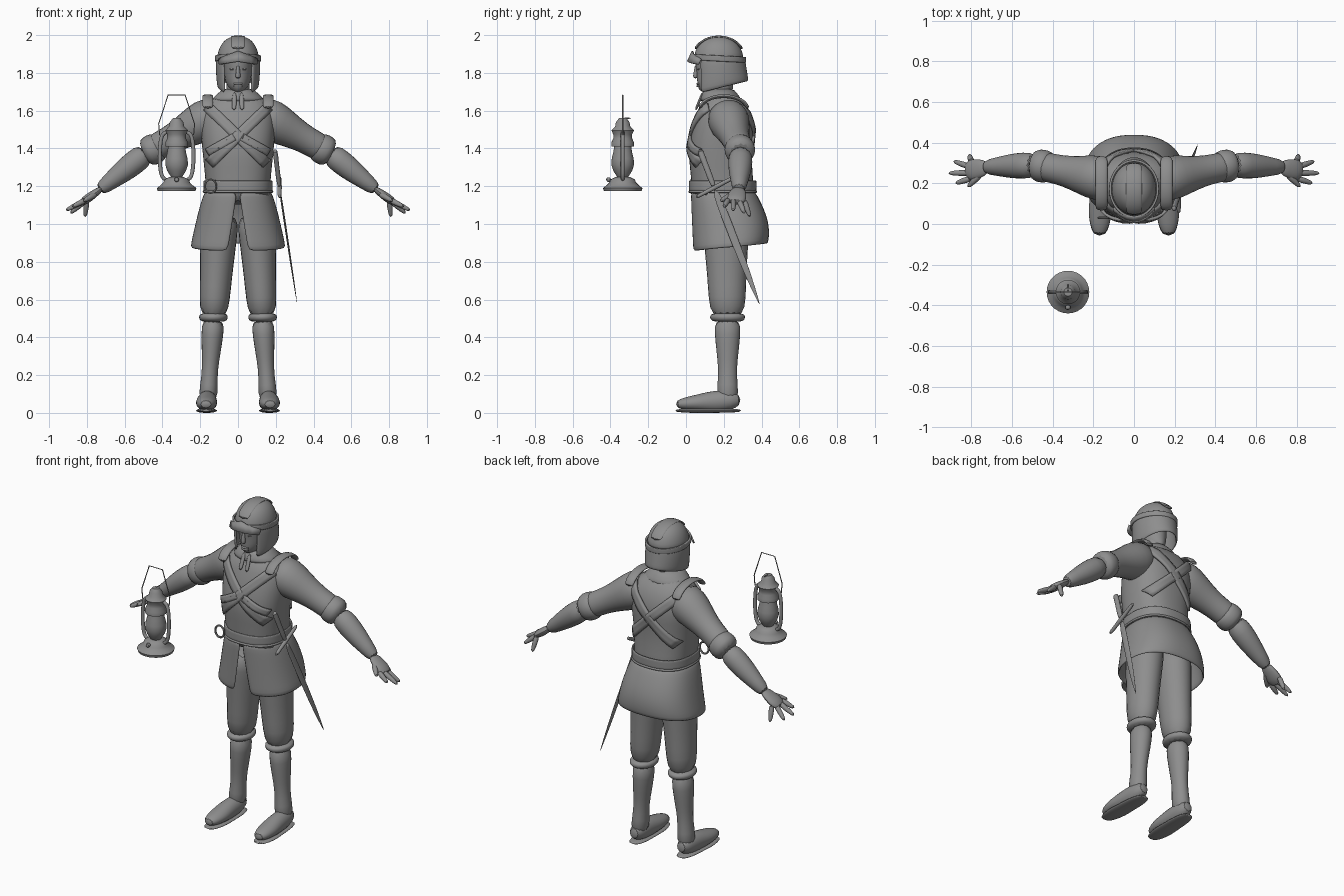
import bpy, bmesh
from math import sin, cos, pi, copysign, radians
from mathutils import Vector

if "Cube" in bpy.data.objects:
    bpy.data.objects.remove(bpy.data.objects["Cube"])

grey = bpy.data.materials.new("plain_grey")
grey.use_nodes = True
grey.diffuse_color = (.27, .27, .27, 1)
grey.node_tree.nodes["Principled BSDF"].inputs["Base Color"].default_value = grey.diffuse_color

SIDES = (("left", 1), ("right", -1))
ALONG_X, ALONG_Y = Vector((1, 0, 0)), Vector((0, 1, 0))


def steps(count):
    """Evenly spaced fractions from zero to one."""
    return [i / (count - 1) for i in range(count)]


def pick(value, index):
    """Read one entry of a tuple, or repeat a single number."""
    return value[index] if isinstance(value, tuple) else value


def loft(name, rings, cap=True, closed=True, smooth=True, thick=0):
    """Skin a list of equally long point rings."""
    bm = bmesh.new()
    rows = [[bm.verts.new(point) for point in ring] for ring in rings]
    count = len(rows[0])
    for lower, upper in zip(rows, rows[1:]):
        for i in range(count if closed else count - 1):
            j = (i + 1) % count
            bm.faces.new((lower[i], lower[j], upper[j], upper[i]))
    if cap and closed:
        bm.faces.new(rows[0])
        bm.faces.new(rows[-1])
    bmesh.ops.recalc_face_normals(bm, faces=bm.faces)
    mesh = bpy.data.meshes.new(name)
    bm.to_mesh(mesh)
    bm.free()
    mesh.materials.append(grey)
    mesh.shade_smooth()
    mesh.set_sharp_from_angle(angle=radians(45))
    part = bpy.data.objects.new(name, mesh)
    bpy.context.collection.objects.link(part)
    if thick:
        solid = part.modifiers.new("thickness", "SOLIDIFY")
        solid.thickness, solid.offset = thick, 0
    if smooth:
        part.modifiers.new("smooth", "SUBSURF").levels = 1


def tube(name, path, wide, ratio=1, ref=ALONG_Y, sides=12, **options):
    """Sweep an ellipse along a path; wide is its half width along ref."""
    path = [Vector(point) for point in path]
    last = len(path) - 1
    rings = []
    for i, centre in enumerate(path):
        tangent = (path[min(i + 1, last)] - path[max(i - 1, 0)]).normalized()
        across = (ref - tangent * ref.dot(tangent)).normalized()
        deep = tangent.cross(across) * pick(ratio, i)
        angles = [2 * pi * k / sides for k in range(sides)]
        rings.append([centre + (across * cos(a) + deep * sin(a)) * pick(wide, i) for a in angles])
    loft(name, rings, **options)


def limb(name, start, end, wide, side=1, **options):
    """Straight tube whose widths are evenly spaced from start to end."""
    start, end = Vector(start), Vector(end)
    start.x *= side
    end.x *= side
    tube(name, [start.lerp(end, t) for t in steps(len(wide))], wide, **options)


def oval(z, half, front, back, power=2, gap=0, lift=0, x=0, count=28):
    """Horizontal section starting at the front, with an optional front gap."""
    middle, depth = (front + back) / 2, (back - front) / 2
    ring = []
    for k in range(count):
        angle = gap + 2 * (pi - gap) * k / (count - 1 if gap else count)
        s, c = sin(angle), -cos(angle)
        bulge_x = copysign(abs(s) ** (2 / power), s)
        bulge_y = copysign(abs(c) ** (2 / power), c)
        ring.append((x + bulge_x * half, middle + bulge_y * depth, z + lift * (c + 1) / 2))
    return ring


def stack(name, low, high, half, front, back, power=2):
    """Ovals at evenly spaced heights."""
    loft(name, [oval(low + (high - low) * t, half[i], pick(front, i), pick(back, i), power)
                for i, t in enumerate(steps(len(half)))])


# Torso
LOW, HIGH, POWER = 1.1, 1.7, 2.4
HALF = (.17, .17, .18, .19, .2, .2, .12)
FRONT = (.03, .03, .02, .01, .03, .06, .1)
BACK = (.36, .36, .35, .35, .36, .34, .27)
stack("tunic_body", LOW, HIGH, HALF, FRONT, BACK, POWER)


def torso_y(x, z, facing):
    """Depth of the torso surface, on the front (-1) or the back (1)."""
    place = (z - LOW) / (HIGH - LOW) * (len(HALF) - 1)
    i = int(place)
    half, front, back = (row[i] + (row[i + 1] - row[i]) * (place - i) for row in (HALF, FRONT, BACK))
    rim = (1 - min(abs(x) / half, .98) ** POWER) ** (1 / POWER)
    return (front + back) / 2 + facing * (rim * (back - front) / 2 + .004)


def strap(name, start, end, facing, width):
    """Flat band laid over the torso."""
    start, end = Vector(start), Vector(end)
    across = (end - start).orthogonal().normalized() * width
    rows = []
    for t in steps(15):
        band = [start.lerp(end, t) + across * (w - .5) for w in steps(4)]
        rows.append([(p.x, torso_y(p.x, p.y, facing), p.y) for p in band])
    loft(name, rows, closed=False, smooth=False, thick=.014)


for word, side in SIDES:
    top, bottom = (side * .16, 1.62), (-side * .15, 1.32)
    strap(word + "_front_strap", top, bottom, -1, .055)
    strap(word + "_back_strap", top, bottom, 1, .055)
    strap(word + "_lower_strap", (side * .02, 1.46), (side * .16, 1.38), -1, .04)
    arch = [(side * .16, .2 - .13 * cos(pi * t), 1.61 + .07 * sin(pi * t)) for t in steps(7)]
    tube(word + "_shoulder_strap", arch, .03, ratio=.35, ref=ALONG_X)

# Belt, its sloping end, a lower roll and the buckle
loft("belt", [oval(z, .18, .02, .37, POWER) for z in (1.175, 1.185, 1.22, 1.23)],
     cap=False, thick=.01)
strap("sloping_belt", (-.16, 1.22), (.16, 1.17), -1, .035)
loft("belt_roll", [oval(1.165 + .012 * sin(pi * t), .175 + .01 * t, .025 - .01 * t, .365 + .01 * t, POWER)
                   for t in steps(5)], cap=False, thick=.01)
ring = [2 * pi * t for t in steps(17)]
tube("buckle", [(.03 * cos(a) - .145, .03, 1.2 + .036 * sin(a)) for a in ring], .006, sides=6, smooth=False)

# Skirt, split at the front and lifted at the back
loft("skirt", [oval(1.17 - .315 * t, .17 + .077 * t ** .8, .03 + .01 * t, .36 + .075 * sin(2 * t),
                    POWER, gap=.01 + .15 * t, lift=.04 * t) for t in steps(7)],
     closed=False, thick=.014)

# Collar with two hanging ties
stack("collar", 1.64, 1.72, (.15, .135, .105, .075), (.07, .075, .085, .1), (.3, .29, .27, .25))
for word, side in SIDES:
    limb(word + "_collar_tie", (.018, .09, 1.7), (.022, .05, 1.6), (.01, .013, .012), side,
         ratio=.6, ref=ALONG_X)

# Head
stack("neck", 1.64, 1.8, (.062, .062, .062), .1, .24)
stack("face", 1.69, 1.93, (.025, .06, .07, .074, .075, .075, .06),
      (.075, .06, .058, .056, .047, .05, .07), .25)
limb("nose", (0, .054, 1.84), (0, .05, 1.77), (.008, .01, .013, .015), ref=ALONG_X)
for word, z in (("upper", 1.742), ("lower", 1.73)):
    tube(word + "_lip", [(.05 * t - .025, .07 - .01 * sin(pi * t), z) for t in steps(5)], .006)
for word, side in SIDES:
    limb(word + "_eye", (.017, .06, 1.82), (.046, .07, 1.82), (.003, .006, .003), side)

# Helmet: dome, rim band, crest, peak and neck guard
dome = [(cos(1.4 * t) ** .8, sin(1.4 * t)) for t in steps(7)]
loft("helmet_dome", [oval(1.86 + .135 * s, .113 * c, .173 - .134 * c, .173 + .134 * c)
                     for c, s in dome])
loft("helmet_rim", [oval(z, .118, .034, .313, lift=-.015) for z in (1.868, 1.875, 1.895, 1.9)],
     cap=False, thick=.012)
arc = [pi * t for t in steps(9)]
tube("helmet_crest", [(0, .173 - .138 * cos(a), 1.87 + .123 * sin(a) ** .85) for a in arc[1:-1]],
     .04, ratio=.2, ref=ALONG_X)
brim = [.2 * t - .1 for t in steps(7)]
loft("helmet_peak", [[(x, .035 + 4.5 * x * x, 1.915 - .4 * abs(x)) for x in brim],
                     [(x, .01 + 5.5 * x * x, 1.86 - .15 * abs(x)) for x in brim]],
     closed=False, smooth=False, thick=.01)
loft("neck_guard", [oval(1.88 - .195 * t, .11 + .015 * t * (1 - t) - .008 * t, .045, .305 + .02 * t,
                         gap=.72, lift=.07 * t) for t in steps(5)], closed=False, thick=.014)

# Arms and legs, each limb running between its joints
SHOULDER, ELBOW, WRIST = (.1, .21, 1.59), (.48, .29, 1.38), (.74, .28, 1.175)
HIP, KNEE, ANKLE = (.095, .21, 1.06), (.13, .22, .5), (.16, .22, .06)
FOOT = (.03, .05, .054, .056, .06, .052, .03)
TIPS = {"index": (.88, .2, 1.09), "middle": (.915, .25, 1.07),
        "ring": (.89, .31, 1.055), "little": (.81, .34, 1.035)}
for word, side in SIDES:
    limb(word + "_sleeve", SHOULDER, ELBOW, (.1, .12, .1, .08, .074, .078), side)
    limb(word + "_cuff", (.4, .28, 1.42), (.5, .29, 1.37), (.07, .084, .086, .07), side)
    limb(word + "_forearm", ELBOW, WRIST, (.064, .068, .062, .047, .036), side)
    limb(word + "_palm", (.72, .28, 1.19), (.83, .26, 1.11), (.035, .047, .056, .045), side, ratio=.45)
    limb(word + "_thumb", (.75, .25, 1.16), (.82, .18, 1.12), (.018, .016, .01), side, ref=ALONG_X)
    for i, (finger, tip) in enumerate(TIPS.items()):
        limb(word + "_" + finger, (.8, .225 + .027 * i, 1.13), tip, (.017, .015, .01), side)
    limb(word + "_breeches", HIP, KNEE, (.13, .125, .117, .108, .103, .09), side, ratio=.82)
    limb(word + "_knee_band", (.13, .22, .53), (.13, .22, .48), (.085, .098, .096, .08), side, ratio=.82)
    limb(word + "_boot_leg", KNEE, ANKLE, (.075, .07, .061, .05, .055, .064), side, ratio=.86)
    limb(word + "_boot_foot", (.16, .29, .07), (.17, -.055, .045), FOOT, side,
         ratio=(1, 1.1, 1.1, 1, .75, .7, .7), ref=ALONG_X)
    limb(word + "_sole", (.16, .295, .012), (.17, -.06, .012), FOOT, side, ratio=.22, ref=ALONG_X)

# Sword hanging at the left hip
HILT = (.22, .15, 1.19)
limb("sword_blade", HILT, (.315, .393, .565), (.02, .022, .021, .017, .002), ratio=.25)
limb("sword_grip", HILT, (.195, .07, 1.4), (.014, .017, .015, .02), ratio=.8)
limb("sword_guard", (.22, .05, 1.14), (.22, .26, 1.25), (.012, .01, .014, .01, .012), ref=ALONG_X)

# Lantern: turned body, side tubes and wire handle
SPOT_X, SPOT_Y = -.325, -.335
TURNED = {"base": (1.175, 1.25, (.1, .105, .085, .07, .065, .035)),
          "globe": (1.25, 1.41, (.03, .05, .06, .058, .05, .045)),
          "chimney": (1.41, 1.56, (.06, .06, .05, .05, .06, .04, .036, .02))}
for word, (low, high, radii) in TURNED.items():
    loft("lantern_" + word, [oval(low + (high - low) * t, r, SPOT_Y - r, SPOT_Y + r, x=SPOT_X)
                             for t, r in zip(steps(len(radii)), radii)], smooth=False)
for word, side in SIDES:
    tube("lantern_" + word + "_tube",
         [(SPOT_X + side * (.045 + .045 * abs(sin(a)) ** .5), SPOT_Y, 1.36 - .13 * cos(a)) for a in arc],
         .011)
wire = [(.09, 1.47), (.095, 1.53), (.045, 1.683)]
wire += [(-x, z) for x, z in reversed(wire)]
tube("lantern_handle", [(SPOT_X + x, SPOT_Y, z) for x, z in wire], .003, sides=6, smooth=False)
limb("lantern_knob", (SPOT_X, SPOT_Y - .09, 1.235), (SPOT_X, SPOT_Y - .06, 1.235), (.014, .014), ref=ALONG_X)
limb("lantern_catch", (SPOT_X, SPOT_Y, 1.56), (SPOT_X, SPOT_Y + .045, 1.56), (.004, .004), ref=ALONG_X)
